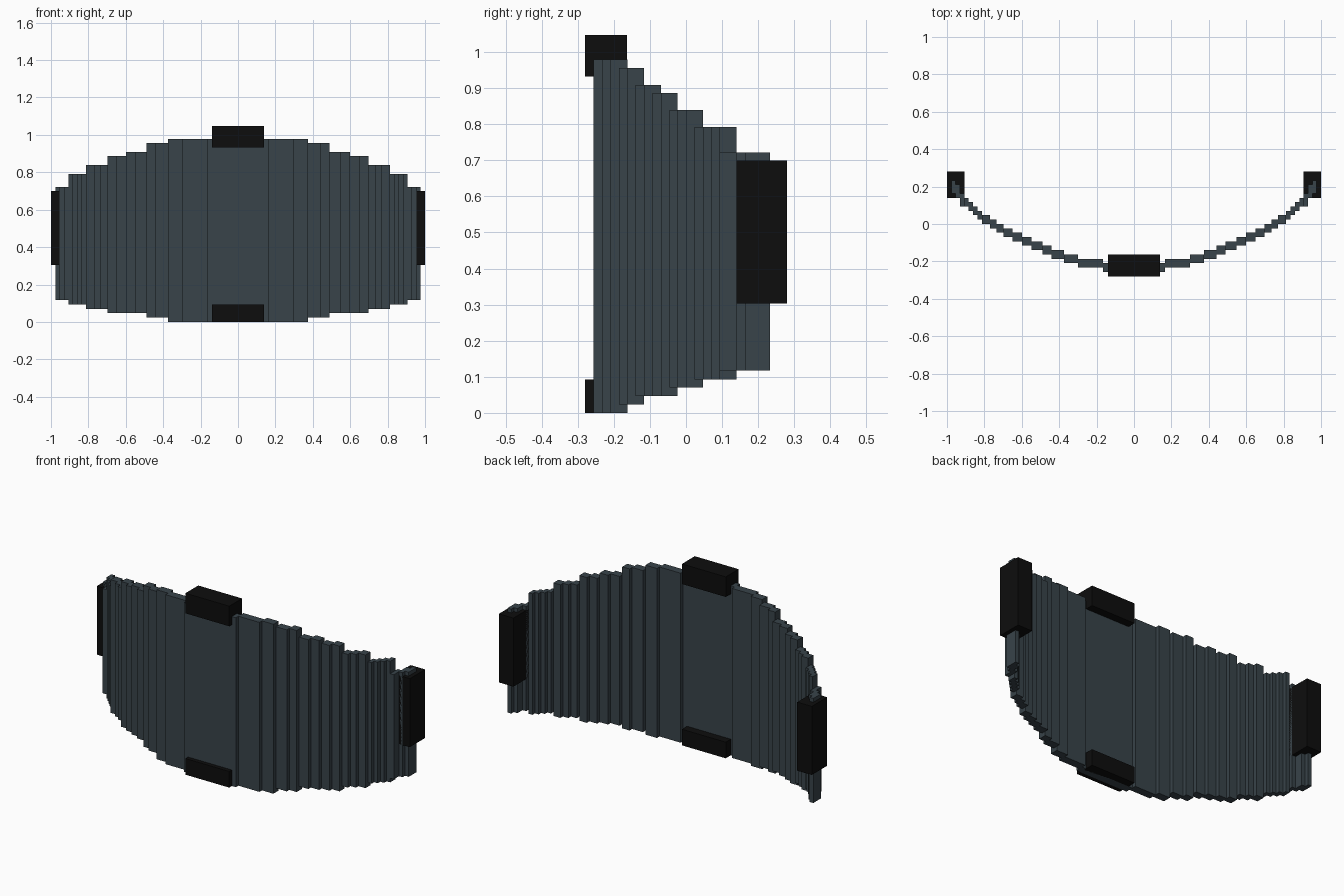
import bpy, bmesh

if "Cube" in bpy.data.objects:
    bpy.data.objects.remove(bpy.data.objects["Cube"])

U = 0.0233  # depth of one step


def material(name, rgb):
    m = bpy.data.materials.new(name)
    m.diffuse_color = (*rgb, 1)
    m.use_nodes = True
    m.node_tree.nodes["Principled BSDF"].inputs["Base Color"].default_value = m.diffuse_color
    return m


SLATE = material("slate panel", (0.040, 0.057, 0.068))
BLACK = material("black trim", (0.004, 0.004, 0.004))


def add_boxes(name, boxes, mat):
    """One object from boxes given as (x0, x1, y0, y1, z0, z1)."""
    bm = bmesh.new()
    for x0, x1, y0, y1, z0, z1 in boxes:
        verts = bmesh.ops.create_cube(bm, size=1)["verts"]
        for v in verts:
            v.co.x = x1 if v.co.x > 0 else x0
            v.co.y = y1 if v.co.y > 0 else y0
            v.co.z = z1 if v.co.z > 0 else z0
    me = bpy.data.meshes.new(name)
    bm.to_mesh(me)
    bm.free()
    me.materials.append(mat)
    ob = bpy.data.objects.new(name, me)
    bpy.context.collection.objects.link(ob)
    return ob


# Slat groups: bottom, top, outer x edges of the slats in the group
groups = [
    (0.0, 0.979, [0.165, 0.30, 0.373]),
    (0.023, 0.956, [0.442, 0.489]),
    (0.047, 0.909, [0.547, 0.60]),
    (0.047, 0.886, [0.65, 0.698]),
    (0.07, 0.839, [0.735, 0.77, 0.814]),
    (0.093, 0.792, [0.837, 0.86, 0.884, 0.907]),
]
slats = []
inner, step = 0.0, 0
for z0, z1, edges in groups:
    for outer in edges:
        y = -0.256 + step * U
        if step == 0:
            slats.append((-outer, outer, y, y + 2 * U, z0, z1))
        else:
            for a, b in ((inner, outer), (-outer, -inner)):
                slats.append((a, b, y, y + 2 * U, z0, z1))
        inner, step = outer, step + 1

# Short steep slats at the two ends
for i, (y0, y1) in enumerate([(0.093, 0.163), (0.14, 0.21), (0.163, 0.233)]):
    a, b = 0.907 + i * U, 0.907 + (i + 1) * U
    for lo, hi in ((a, b), (-b, -a)):
        slats.append((lo, hi, y0, y1, 0.117, 0.721))
add_boxes("curved_panel", slats, SLATE)

# Black edge blocks
add_boxes("top_block", [(-0.14, 0.14, -0.28, -0.163, 0.932, 1.048)], BLACK)
add_boxes("bottom_block", [(-0.14, 0.14, -0.28, -0.163, 0.0, 0.093)], BLACK)
for side, x0, x1 in (("right", 0.907, 1.0), ("left", -1.0, -0.907)):
    add_boxes(side + "_block", [(x0, x1, 0.14, 0.28, 0.303, 0.699)], BLACK)
